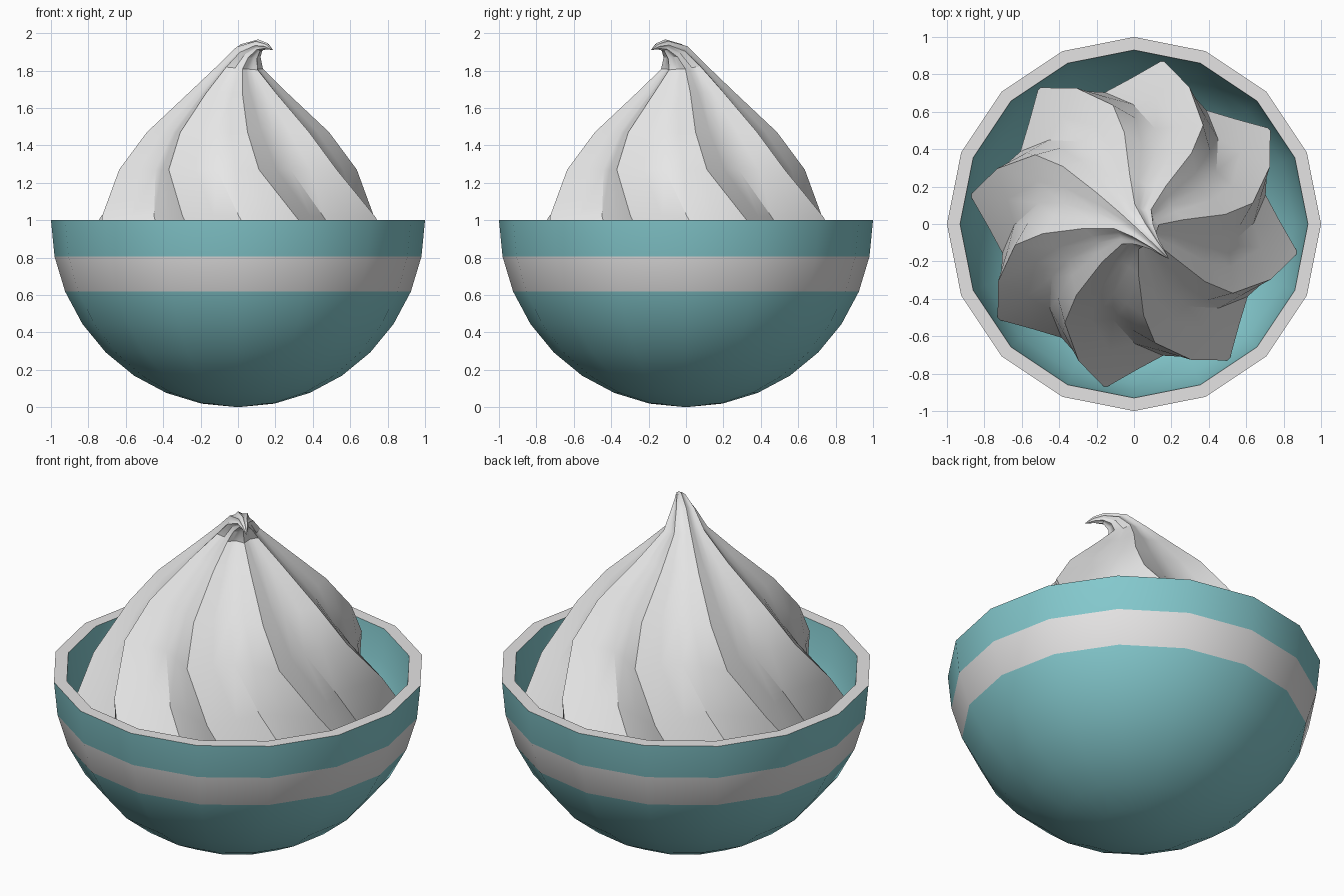
import bpy, bmesh, math
from mathutils import Vector, Matrix

cube = bpy.data.objects.get("Cube")
if cube:
    bpy.data.objects.remove(cube, do_unlink=True)


def material(name, rgb):
    mat = bpy.data.materials.new(name)
    mat.use_nodes = True
    mat.diffuse_color = (*rgb, 1)
    mat.node_tree.nodes["Principled BSDF"].inputs["Base Color"].default_value = (*rgb, 1)
    return mat


TEAL = material("teal glaze", (0.23, 0.58, 0.61))
WHITE = material("white glaze", (0.78, 0.77, 0.77))
CREAM = material("cream", (0.8, 0.8, 0.8))


def build(name, rings, start, end, mats, pick=lambda i: 0, angle=30):
    """Skin a list of point rings, closing both ends with a fan to a point."""
    bm = bmesh.new()
    loops = [[bm.verts.new(p) for p in ring] for ring in rings]
    n = len(loops[0])
    for i, (a, b) in enumerate(zip(loops, loops[1:])):
        for j in range(n):
            k = (j + 1) % n
            bm.faces.new((a[j], a[k], b[k], b[j])).material_index = pick(i)
    first, last = bm.verts.new(start), bm.verts.new(end)
    for j in range(n):
        k = (j + 1) % n
        bm.faces.new((first, loops[0][k], loops[0][j]))
        bm.faces.new((last, loops[-1][j], loops[-1][k]))
    bmesh.ops.recalc_face_normals(bm, faces=bm.faces)
    mesh = bpy.data.meshes.new(name)
    bm.to_mesh(mesh)
    bm.free()
    obj = bpy.data.objects.new(name, mesh)
    bpy.context.collection.objects.link(obj)
    for m in mats:
        mesh.materials.append(m)
    bpy.ops.object.select_all(action="DESELECT")
    obj.select_set(True)
    bpy.context.view_layer.objects.active = obj
    bpy.ops.object.shade_smooth_by_angle(angle=math.radians(angle))
    return obj


# Bowl: hemispherical shell, outside from the foot up, then inside back down
SIDES, STEPS, INNER = 16, 8, 0.93


def circle(radius, step):
    t = step / STEPS * math.pi / 2
    r, z = radius * math.sin(t), 1 - radius * math.cos(t)
    return [(r * math.cos(a), r * math.sin(a), z)
            for a in (math.tau * j / SIDES for j in range(SIDES))]


bowl_rings = [circle(1, s) for s in range(1, STEPS + 1)]
bowl_rings += [circle(INNER, s) for s in range(STEPS, 0, -1)]
stripe, rim = STEPS - 3, STEPS - 1
build("bowl", bowl_rings, (0, 0, 0), (0, 0, 1 - INNER), [TEAL, WHITE],
      lambda i: int(i in (stripe, rim)))

# Cream: eight sharp ridges with hollow flutes, twisted, tip bent over
FLUTE = (1, 0.875, 0.81, 0.875)
LEAN = Vector((1, -1, 0)).normalized()
TILT_AXIS = Vector((0, 0, 1)).cross(LEAN)

# height, ridge radius, twist, sideways shift, tilt
SECTIONS = [
    (0.55, 0.76, 42, 0, 0),
    (0.77, 0.89, 35, 0, 0),
    (1.02, 0.79, 23, 0, 0),
    (1.27, 0.645, 10, 0, 0),
    (1.47, 0.49, 6, 0, 0),
    (1.68, 0.265, 5, 0, 0),
    (1.82, 0.12, 5, 0.02, 8),
    (1.90, 0.07, 4, 0.08, 35),
    (1.935, 0.032, 2, 0.16, 80),
    (1.93, 0.018, 0, 0.215, 105),
]


def star(z, radius, twist, shift, tilt):
    spin = Matrix.Rotation(math.radians(tilt), 3, TILT_AXIS)
    points = []
    for j in range(8 * len(FLUTE)):
        a = math.radians(twist) + math.tau * j / (8 * len(FLUTE))
        r = radius * FLUTE[j % len(FLUTE)]
        flat = Vector((r * math.cos(a), r * math.sin(a), 0))
        points.append(spin @ flat + LEAN * shift + Vector((0, 0, z)))
    return points


build("whipped_cream", [star(*s) for s in SECTIONS], (0, 0, 0.5),
      LEAN * 0.265 + Vector((0, 0, 1.91)), [CREAM], angle=32)
